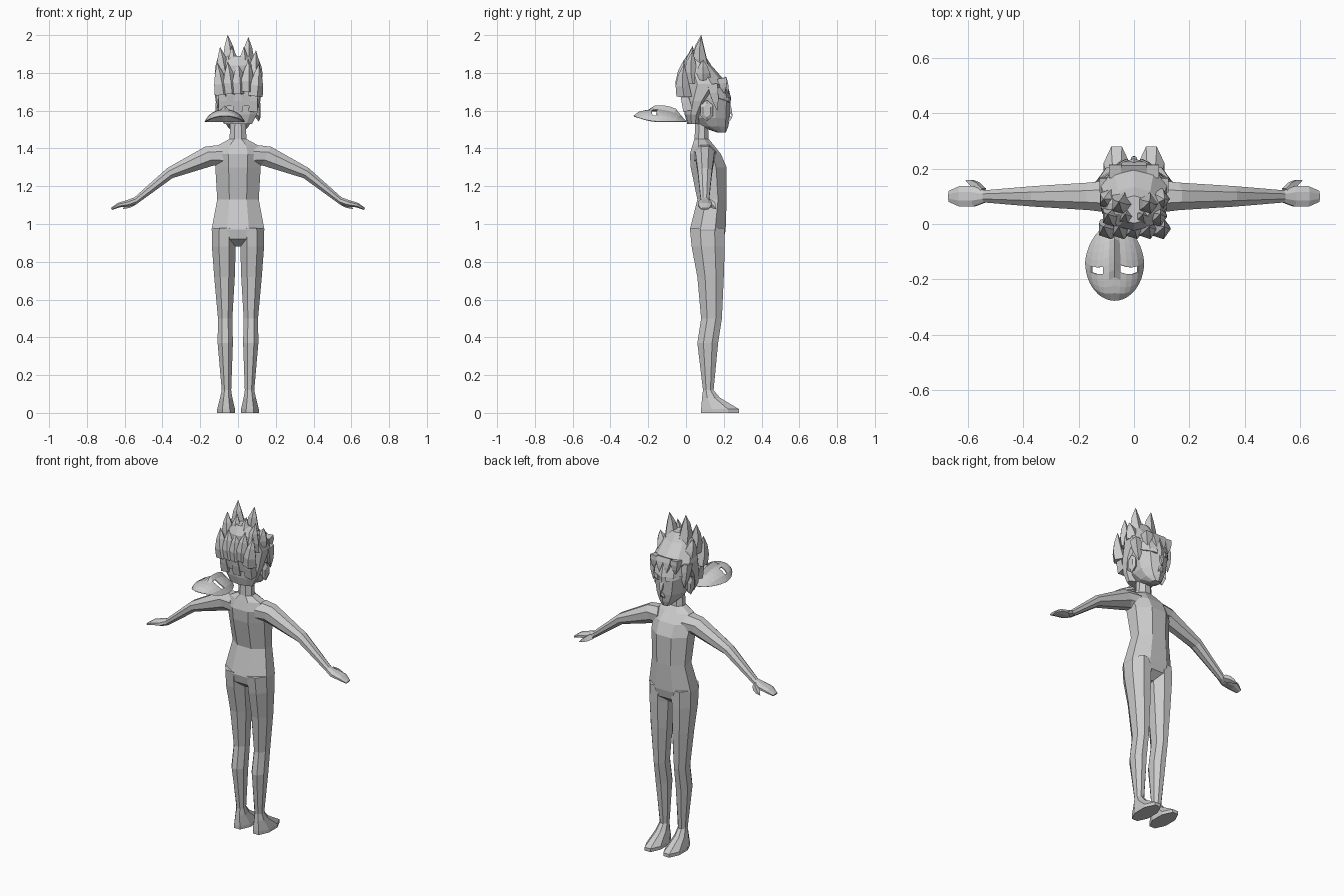
import bpy, bmesh, math, random
from mathutils import Vector

random.seed(4)

default_cube = bpy.data.objects.get("Cube")
if default_cube:
    bpy.data.objects.remove(default_cube)

grey = bpy.data.materials.new("plain_grey")
grey.use_nodes = True
grey.diffuse_color = (.6, .6, .6, 1)
grey.node_tree.nodes["Principled BSDF"].inputs["Base Color"].default_value = grey.diffuse_color


def finish(name, bm):
    """Turn the bmesh into a grey object in the scene."""
    bmesh.ops.recalc_face_normals(bm, faces=bm.faces)
    mesh = bpy.data.meshes.new(name)
    bm.to_mesh(mesh)
    bm.free()
    mesh.materials.append(grey)
    obj = bpy.data.objects.new(name, mesh)
    bpy.context.collection.objects.link(obj)
    return obj


def loft(name, rings, sides=8):
    """Skin rings given as (centre, half axis across, half axis up) and cap both ends."""
    bm = bmesh.new()
    grow = 1 / math.cos(math.pi / sides)
    angles = [(i + .5) * math.tau / sides for i in range(sides)]
    loops = []
    for centre, across, up in rings:
        points = [centre + grow * (across * math.cos(a) + up * math.sin(a)) for a in angles]
        loops.append([bm.verts.new(point) for point in points])
    for lower, upper in zip(loops, loops[1:]):
        for i in range(sides):
            bm.faces.new((lower[i - 1], lower[i], upper[i], upper[i - 1]))
    bm.faces.new(loops[0])
    bm.faces.new(loops[-1])
    return finish(name, bm)


def stack(name, levels, sides=8):
    """Loft of level rings given as (height, right, left, back, front)."""
    rings = []
    for height, right, left, back, front in levels:
        centre = Vector((right + left, back + front, height * 2)) / 2
        across = Vector((left - right, 0, 0)) / 2
        along = Vector((0, front - back, 0)) / 2
        rings.append((centre, across, along))
    loft(name, rings, sides)


def symmetric(levels):
    """Expand (height, half width, back, front) to full level rings."""
    return [(height, -half, half, back, front) for height, half, back, front in levels]


def spike(name, base, tip, radius, lean=0, sides=4):
    """Tapered lock from base to tip, bowed along y by lean."""
    base, tip = Vector(base), Vector(tip)
    direction = (tip - base).normalized()
    across = direction.cross(Vector((0, 1, .01))).normalized()
    up = direction.cross(across)
    rings = []
    for step in range(4):
        t = step / 3
        width = radius * (1.02 - t ** 2)
        centre = base.lerp(tip, t) + Vector((0, lean * math.sin(math.pi * t), 0))
        rings.append((centre, across * width, up * width))
    loft(name, rings, sides)


# Torso and neck
torso_levels = [
    (.88, .06, .08, .15),    # crotch
    (.92, .125, .03, .2),
    (.97, .14, .02, .21),    # hips
    (1.13, .11, .06, .215),  # waist
    (1.3, .12, .025, .215),  # chest
    (1.37, .125, .02, .185),
    (1.42, .1, .035, .145),  # shoulders
    (1.45, .045, .045, .12),
    (1.55, .04, .05, .115),  # neck
]
stack("torso", symmetric(torso_levels))

# Leg and foot levels: height, inner, outer, back, front
leg_levels = [
    (.98, .005, .138, .02, .205),
    (.88, .012, .138, .03, .205),
    (.72, .017, .126, .06, .2),   # thigh
    (.5, .03, .106, .08, .19),    # knee
    (.37, .027, .108, .06, .17),  # calf
    (.12, .036, .086, .09, .146), # ankle
    (.08, .03, .095, .085, .18),
    (.02, .016, .11, .08, .28),   # toes
    (0, .016, .11, .08, .28),
]

# Arm rings: distance out, height, half depth, half thickness
arm_rings = [
    (.07, 1.36, .06, .065),
    (.15, 1.36, .05, .055),   # shoulder
    (.36, 1.27, .037, .03),   # elbow
    (.54, 1.125, .022, .018), # wrist
    (.58, 1.11, .037, .018),
    (.63, 1.1, .037, .013),   # palm
    (.67, 1.08, .02, .006),   # fingertips
]

for side, sign in (("left", 1), ("right", -1)):
    stack(side + "_leg", [(height, *sorted((sign * inner, sign * outer)), back, front)
                          for height, inner, outer, back, front in leg_levels])

    tilt = Vector((sign, 0, 2)).normalized()
    loft(side + "_arm", [(Vector((sign * out, .1, height)), Vector((0, depth, 0)), tilt * thickness)
                         for out, height, depth, thickness in arm_rings])
    spike(side + "_thumb", (sign * .55, .115, 1.115), (sign * .61, .158, 1.08), .015, lean=.01)

    # Ear, brow and side lock
    ear = []
    for out, radius in ((.09, .02), (.11, .033), (.12, .02)):
        ear.append((Vector((sign * out, .11, 1.6)), Vector((0, radius, 0)), Vector((0, 0, radius * 1.5))))
    loft(side + "_ear", ear, sides=6)
    spike(side + "_brow", (sign * .02, .225, 1.655), (sign * .1, .165, 1.67), .013, lean=.01)
    spike(side + "_side_lock", (sign * .1, .14, 1.74), (sign * .104, .165, 1.6), .025)

# Head, narrowing to the chin
head_levels = [
    (1.485, .025, .165, .21),
    (1.515, .055, .075, .22),
    (1.56, .08, .02, .226),
    (1.67, .104, 0, .232),
    (1.73, .104, 0, .216),
    (1.84, .05, .03, .12),
]
stack("head", symmetric(head_levels), sides=10)
spike("nose_bridge", (0, .22, 1.64), (0, .246, 1.57), .012)
spike("nose_base", (0, .215, 1.55), (0, .246, 1.57), .014)

# Hair cap, open over the face
hair_levels = [
    (1.53, .075, .008, .07),
    (1.58, .1, -.005, .085),
    (1.65, .115, -.01, .13),
    (1.74, .12, -.02, .217),
    (1.84, .095, -.02, .13),
    (1.89, .055, .005, .1),
]
stack("hair_cap", symmetric(hair_levels), sides=10)

# Upright crown locks in rows, shorter toward the back of the head
for row, (count, spread) in enumerate(((2, .055), (4, .095), (5, .11))):
    for i in range(count):
        x = spread * (2 * i / (count - 1) - 1)
        y = .08 - .045 * row
        top = 2 - .055 * row - .2 * max(x, 0) - .02 * row * random.random()
        spike(f"crown_lock_{row}_{i}", (x * .8, y, top - .17), (x, y, top), .034, lean=-.01, sides=5)

# Short locks at the temples
for side, sign in (("left", 1), ("right", -1)):
    spike(side + "_temple_lock", (sign * .085, .09, 1.77), (sign * .11, .09, 1.87), .034, sides=5)

# Small locks lying along the back of the head
for i in range(5):
    x = .04 * (i - 2)
    low = 1.6 + .03 * (i % 2)
    spike(f"back_lock_{i}", (x, .01, low), (x * 1.1, -.03, low + .17), .024)

# Fringe pointing down over the forehead
for i in range(4):
    x = .044 * (i - 1.5)
    spike(f"fringe_lock_{i}", (x, .19, 1.77), (x * 1.1, .236 - abs(x) / 2, 1.69), .024)

# Face mask held out behind the head: domed oval with nose ridge and eye openings
bm = bmesh.new()
bmesh.ops.create_grid(bm, x_segments=10, y_segments=10, size=1)
openings = []
for face in bm.faces:
    middle = face.calc_center_median()
    if .3 < abs(middle.x) < .8 and -.2 < middle.y < 0:
        openings.append(face)
bmesh.ops.delete(bm, geom=openings, context='FACES')
for vert in bm.verts:
    u, v = vert.co.x, vert.co.y
    across = u * math.sqrt(1 - v * v / 2)
    along = v * math.sqrt(1 - u * u / 2)
    dome = max(0, 1 - across ** 2 - along ** 2)
    ridge = .02 if abs(u) < .1 and -.3 < v < .7 else 0
    chin_lift = .03 * min(along, 0) ** 2
    narrowing = 1 - .12 * max(along, 0)
    vert.co.x = -.07 + .107 * across * narrowing
    vert.co.y = -.138 + .14 * along - .05 * abs(u) * dome
    vert.co.z = 1.543 + chin_lift + .065 * dome ** .7 + ridge
mask = finish("face_mask", bm)
thickness = mask.modifiers.new("thickness", 'SOLIDIFY')
thickness.thickness = .006
